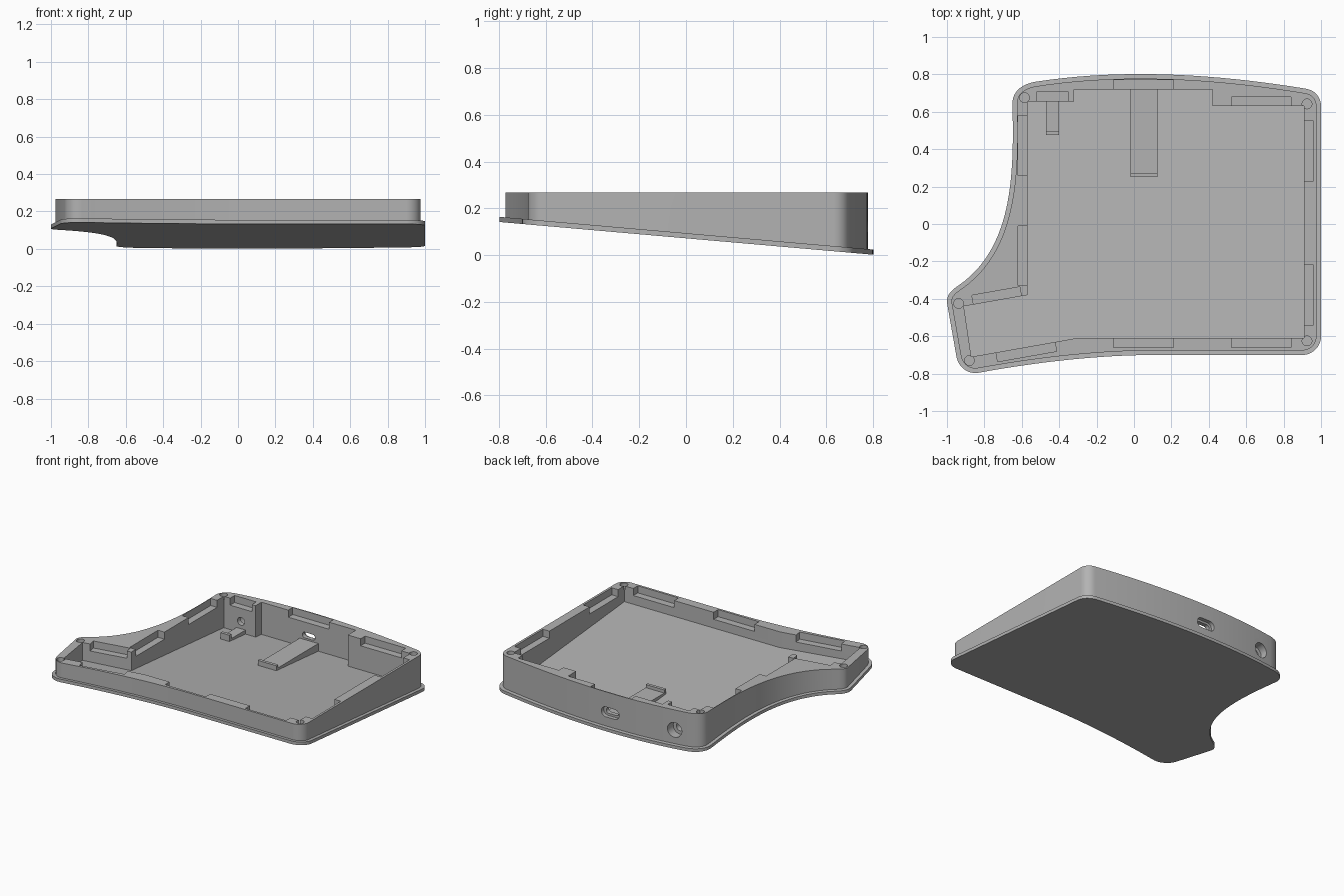
import bpy
import bmesh
from math import cos, sin, pi, radians
from mathutils import Vector, Matrix
from mathutils.geometry import interpolate_bezier

TOP = 0.267
FLANGE = 0.022
FLOOR = 0.03
SLOPE = 0.0875

if "Cube" in bpy.data.objects:
    bpy.data.objects.remove(bpy.data.objects["Cube"])

grey = bpy.data.materials.new("case grey")
grey.use_nodes = True
colour = (0.45, 0.45, 0.45, 1)
grey.diffuse_color = colour
grey.node_tree.nodes["Principled BSDF"].inputs["Base Color"].default_value = colour


def base(y):
    """Height of the tilted underside."""
    return 0.002 + (0.798 - y) * SLOPE


def solid(name, rings):
    """Closed solid through matching rings of points."""
    bm = bmesh.new()
    loops = [[bm.verts.new(p) for p in ring] for ring in rings]
    n = len(loops[0])
    for a, b in zip(loops, loops[1:]):
        for i in range(n):
            j = (i + 1) % n
            bm.faces.new((a[i], a[j], b[j], b[i]))
    bm.faces.new(loops[0][::-1])
    bm.faces.new(loops[-1])
    bmesh.ops.recalc_face_normals(bm, faces=bm.faces)
    mesh = bpy.data.meshes.new(name)
    bm.to_mesh(mesh)
    bm.free()
    mesh.materials.append(grey)
    obj = bpy.data.objects.new(name, mesh)
    bpy.context.collection.objects.link(obj)
    return obj


def level(points, height):
    """Ring at a fixed height, or at a height that depends on y."""
    return [(x, y, height(y) if callable(height) else height) for x, y in points]


def inset(points, d):
    result = []
    for i, p in enumerate(points):
        t = (points[(i + 1) % len(points)] - points[i - 1]).normalized()
        result.append(p + Vector((-t.y, t.x)) * d)
    return result


def cut(target, cutter):
    cutter.hide_render = True
    mod = target.modifiers.new("cut", "BOOLEAN")
    mod.operation = "DIFFERENCE"
    mod.solver = "EXACT"
    mod.object = cutter
    bpy.context.view_layer.objects.active = target
    bpy.ops.object.modifier_apply(modifier=mod.name)
    bpy.data.objects.remove(cutter)


# Outline: curved sides and rounded corners, counterclockwise
curves = [
    ((.9, -.7), (.955, -.7), (1, -.655), (1, -.6)),
    ((1, .63), (1, .68), (.965, .717), (.915, .724)),
    ((.915, .724), (.45, .8), (-.05, .835), (-.53, .76)),
    ((-.53, .76), (-.61, .745), (-.652, .7), (-.65, .64)),
    ((-.65, .64), (-.64, .25), (-.65, -.14), (-.95, -.337)),
    ((-.95, -.337), (-.985, -.36), (-1.003, -.39), (-1, -.42)),
    ((-.95, -.705), (-.94, -.765), (-.89, -.805), (-.83, -.795)),
    ((-.83, -.795), (-.5, -.735), (-.18, -.7), (.13, -.7)),
]
outline = []
for c in curves:
    for p in interpolate_bezier(*[Vector((x, y, 0)) for x, y in c], 20):
        if not outline or (p.xy - outline[-1]).length > 0.001:
            outline.append(p.xy)
wall = inset(outline, 0.024)

# Tray: tilted flange with an upright wall on it
tray = solid("case_tray", [
    level(outline, base),
    level(outline, lambda y: base(y) + FLANGE),
    level(wall, lambda y: base(y) + FLANGE),
    level(wall, TOP),
])

# Inner cavity with a tilted floor
cavity = [(-.57, .655), (-.32, .655), (-.32, .72), (.42, .72), (.42, .63), (.91, .63),
          (.91, -.61), (-.305, -.61), (-.87, -.71), (-.91, -.44), (-.57, -.38)]
cut(tray, solid("cavity", [level(cavity, lambda y: base(y) + FLOOR), level(cavity, 0.5)]))

# Clip notches along the inner edge: x, y, outward angle, length
notches = [
    (-.57, .42, 180, .32), (-.57, -.17, 180, .32),
    (.91, .39, 0, .32), (.91, -.38, 0, .32),
    (.05, -.61, -90, .32), (.68, -.61, -90, .32),
    (.05, .72, 90, .32), (.68, .63, 90, .32), (-.435, .655, 90, .17),
    (-.73, -.408, 100, .26), (-.58, -.659, -80, .32),
]
for x, y, angle, length in notches:
    turn = Matrix.Rotation(radians(angle), 2)
    h = length / 2
    box = [Vector((x, y)) + turn @ Vector(p)
           for p in ((-.02, -h), (.05, -h), (.05, h), (-.02, h))]
    cut(tray, solid("notch", [level(box, TOP - 0.05), level(box, 0.5)]))

# Round sockets in the corners
for x, y in ((-.585, .675), (.925, .642), (.925, -.625), (-.938, -.425), (-.88, -.73)):
    circle = [(x + .026 * cos(a * pi / 16), y + .026 * sin(a * pi / 16)) for a in range(32)]
    cut(tray, solid("socket", [level(circle, TOP - 0.03), level(circle, 0.5)]))


def port(x, z, half, r, y):
    """Cutter from behind: a slot with round ends, or a circle when half is 0."""
    shape = []
    for side in (1, -1):
        for i in range(17):
            a = pi * i / 16 - pi / 2
            p = (x + side * (half + r * cos(a)), z + side * r * sin(a))
            if half or i < 16:
                shape.append(p)
    cut(tray, solid("port", [[(px, d, pz) for px, pz in shape] for d in (y, 0.95)]))


# Cable slot and round jack opening, each with a recess outside
port(.05, .125, .035, .035, .75)
port(.05, .125, .03, .02, .6)
port(-.435, .125, 0, .052, .69)
port(-.435, .125, 0, .028, .55)


# Level board supports with a lip at the front end
def support(name, x0, x1, y0, y1, shelf, lip):
    profile = [(y1, base(y1) + .01), (y1, shelf), (y0 + .022, shelf),
               (y0 + .022, lip), (y0, lip), (y0, base(y0) + .01)]
    return solid(name, [[(x, y, z) for y, z in profile] for x in (x0, x1)])


support("cable_socket_support", -.02, .125, .25, .722, .093, .115)
support("jack_support", -.47, -.4, .475, .657, .073, .105)

bpy.ops.object.select_all(action="DESELECT")
tray.select_set(True)
bpy.context.view_layer.objects.active = tray
bpy.ops.object.shade_smooth_by_angle(angle=radians(30))
